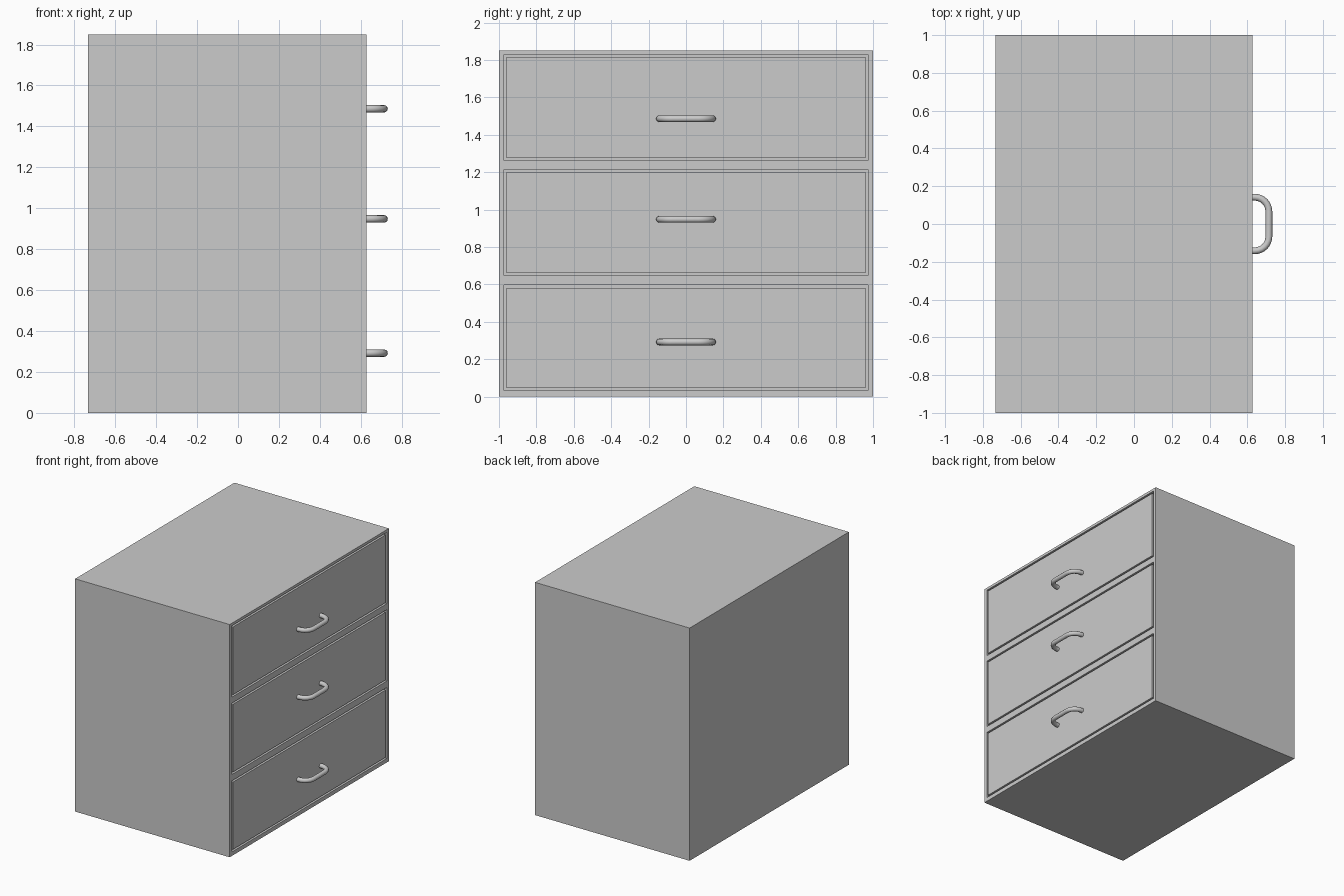
import bpy, math

if "Cube" in bpy.data.objects:
    bpy.data.objects.remove(bpy.data.objects["Cube"])

BACK, FRONT = -0.732, 0.627
HEIGHT = 1.85
RECESS = 0.04      # depth of the drawer openings
GAP = 0.014        # gap around each drawer front
OPEN_Y = 0.973     # half width of the openings
# (name, opening bottom, opening top, handle height)
DRAWERS = [("bottom", 0.032, 0.596, 0.292),
           ("middle", 0.647, 1.214, 0.948),
           ("top", 1.262, 1.829, 1.486)]


def box(name, x0, x1, y0, y1, z0, z1):
    bpy.ops.mesh.primitive_cube_add(
        size=1, location=((x0 + x1) / 2, (y0 + y1) / 2, (z0 + z1) / 2))
    ob = bpy.context.object
    ob.name = name
    ob.scale = (x1 - x0, y1 - y0, z1 - z0)
    bpy.ops.object.transform_apply(location=False, rotation=False, scale=True)
    return ob


def handle(name, z, half=0.142, out=0.714, bend=0.075, radius=0.018):
    # U-shaped path: quarter bend on one side, mirrored for the other
    side = [(FRONT - 0.005, half)]
    for i in range(7):
        a = math.pi / 2 * i / 6
        side.append((out - bend + bend * math.sin(a),
                     half - bend + bend * math.cos(a)))
    path = side + [(x, -y) for x, y in reversed(side)]
    cu = bpy.data.curves.new(name, 'CURVE')
    cu.dimensions = '3D'
    cu.bevel_depth = radius
    cu.bevel_resolution = 4
    cu.use_fill_caps = True
    sp = cu.splines.new('POLY')
    sp.points.add(len(path) - 1)
    for p, (x, y) in zip(sp.points, path):
        p.co = (x, y, z, 1)
    ob = bpy.data.objects.new(name, cu)
    bpy.context.collection.objects.link(ob)
    bpy.ops.object.select_all(action='DESELECT')
    ob.select_set(True)
    bpy.context.view_layer.objects.active = ob
    bpy.ops.object.convert(target='MESH')
    bpy.ops.object.shade_smooth_by_angle(angle=math.radians(40))


# Cabinet body with three shallow openings
cabinet = box("cabinet", BACK, FRONT, -1, 1, 0, HEIGHT)
for label, z0, z1, _ in DRAWERS:
    cutter = box("opening_cutter", FRONT - RECESS, FRONT + 0.1,
                 -OPEN_Y, OPEN_Y, z0, z1)
    cutter.hide_render = True
    mod = cabinet.modifiers.new("opening", 'BOOLEAN')
    mod.operation = 'DIFFERENCE'
    mod.solver = 'EXACT'
    mod.object = cutter
    bpy.context.view_layer.objects.active = cabinet
    bpy.ops.object.modifier_apply(modifier=mod.name)
    bpy.data.objects.remove(cutter)

# Drawer fronts, flush with the cabinet face, and their handles
for label, z0, z1, hz in DRAWERS:
    box(label + "_drawer_front", FRONT - RECESS - 0.005, FRONT,
        -OPEN_Y + GAP, OPEN_Y - GAP, z0 + GAP, z1 - GAP)
    handle(label + "_handle", hz)
